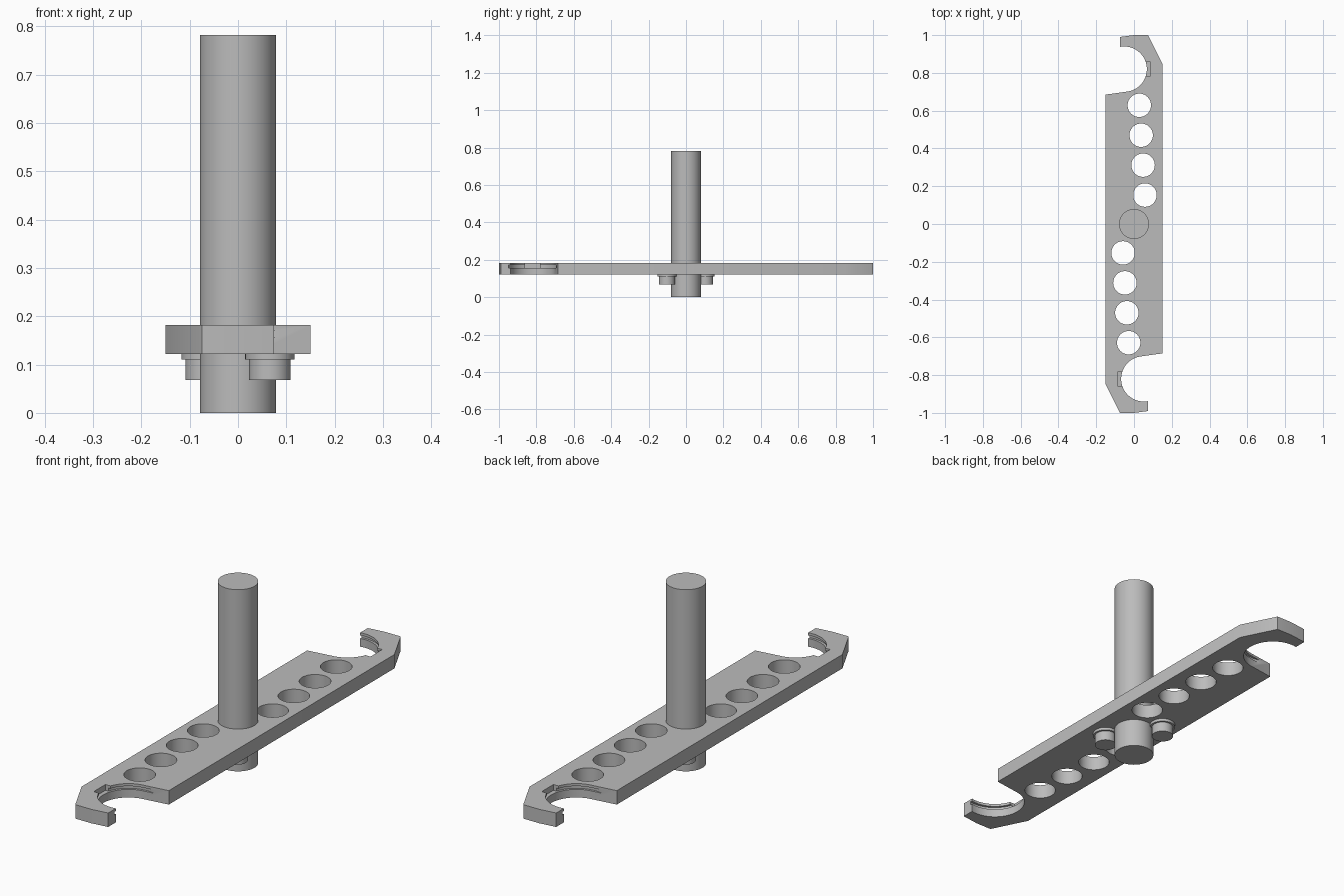
import bpy, bmesh
from math import cos, sin, radians
from mathutils import Matrix

cube = bpy.data.objects.get("Cube")
if cube:
    bpy.data.objects.remove(cube, do_unlink=True)

grey = bpy.data.materials.new("neutral_grey")
grey.use_nodes = True
grey.diffuse_color = (0.5, 0.5, 0.5, 1)
grey.node_tree.nodes["Principled BSDF"].inputs["Base Color"].default_value = (0.5, 0.5, 0.5, 1)

BOTTOM, TOP = 0.122, 0.182


def finish(name, bm):
    bmesh.ops.recalc_face_normals(bm, faces=bm.faces)
    mesh = bpy.data.meshes.new(name)
    bm.to_mesh(mesh)
    bm.free()
    mesh.materials.append(grey)
    obj = bpy.data.objects.new(name, mesh)
    bpy.context.collection.objects.link(obj)
    return obj


def add_cylinder(bm, x, y, radius, low, high):
    bmesh.ops.create_cone(bm, cap_ends=True, segments=64, radius1=radius, radius2=radius,
                          depth=high - low,
                          matrix=Matrix.Translation((x, y, (low + high) / 2)))


def smooth(obj):
    bpy.ops.object.select_all(action="DESELECT")
    obj.select_set(True)
    bpy.context.view_layer.objects.active = obj
    bpy.ops.object.shade_smooth_by_angle(angle=radians(30))


def cut(obj, name, bm):
    cutter = finish(name, bm)
    cutter.hide_render = True
    bpy.context.view_layer.objects.active = obj
    mod = obj.modifiers.new(name, "BOOLEAN")
    mod.operation, mod.solver, mod.object = "DIFFERENCE", "EXACT", cutter
    bpy.ops.object.modifier_apply(modifier=name)
    bpy.data.objects.remove(cutter, do_unlink=True)


# Arm outline: one hooked end, repeated by a half turn
notch_x, notch_y, notch_r = -0.052, 0.82, 0.12
half = [(0.15, 0.85), (0.075, 1.0), (0, 1.0), (-0.075, 0.99)]
for i in range(33):
    a = radians(101 - i * 183 / 32)
    half.append((notch_x + notch_r * cos(a), notch_y + notch_r * sin(a)))
half.append((-0.15, 0.685))
outline = half + [(-x, -y) for x, y in half]

bm = bmesh.new()
face = bm.faces.new([bm.verts.new((x, y, BOTTOM)) for x, y in outline])
extruded = bmesh.ops.extrude_face_region(bm, geom=[face])
bmesh.ops.translate(bm, vec=(0, 0, TOP - BOTTOM),
                    verts=[v for v in extruded["geom"] if isinstance(v, bmesh.types.BMVert)])
arm = finish("arm", bm)

# Lightening holes along both halves
bm = bmesh.new()
for side in (1, -1):
    for i in range(4):
        add_cylinder(bm, side * (0.058 - 0.01 * i), side * (0.153 + 0.1585 * i), 0.062, 0.1, 0.2)
cut(arm, "hole_cutter", bm)

# Ring groove inside each notch
bm = bmesh.new()
for side in (1, -1):
    add_cylinder(bm, side * notch_x, side * notch_y, notch_r + 0.01, 0.157, 0.171)
cut(arm, "groove_cutter", bm)

# Small key slot in the back of each notch
bm = bmesh.new()
for side in (1, -1):
    bmesh.ops.create_cube(bm, size=1, matrix=Matrix.Translation((side * 0.06, side * 0.82, 0.18))
                          @ Matrix.Diagonal((0.05, 0.08, 0.046, 1)))
cut(arm, "slot_cutter", bm)
smooth(arm)

# Central shaft
bm = bmesh.new()
add_cylinder(bm, 0, 0, 0.079, 0, 0.782)
smooth(finish("shaft", bm))

# Two flanged bolts under the arm
for name, side in (("front_bolt", 1), ("back_bolt", -1)):
    bm = bmesh.new()
    add_cylinder(bm, side * 0.066, side * -0.102, 0.051, 0.11, BOTTOM)
    add_cylinder(bm, side * 0.066, side * -0.102, 0.043, 0.068, 0.11)
    smooth(finish(name, bm))
